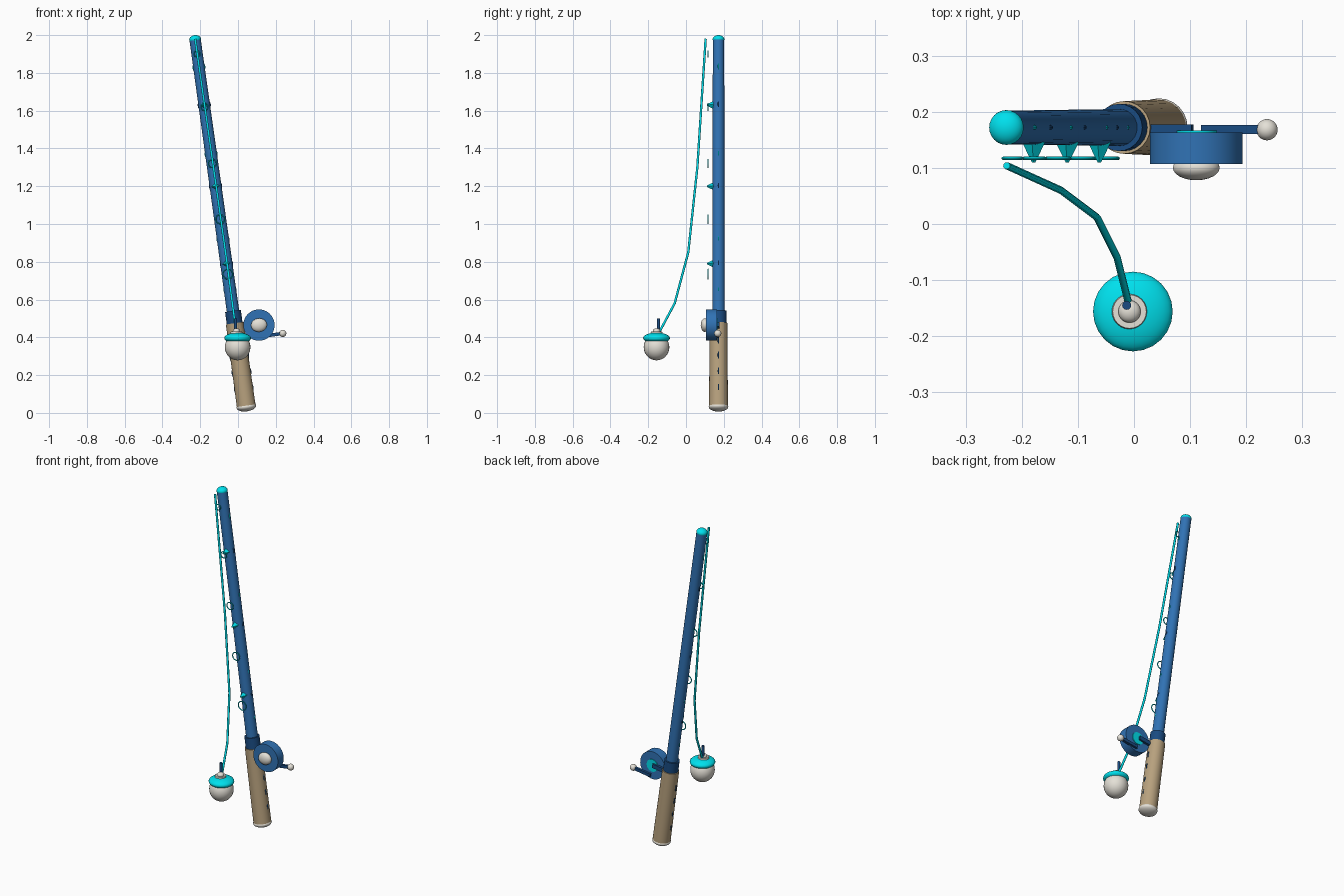
import bpy, math
from mathutils import Vector, Matrix

if "Cube" in bpy.data.objects:
    bpy.data.objects.remove(bpy.data.objects["Cube"])

Y0 = 0.172
SLOPE = -0.1395
TILT = math.atan(SLOPE)
LEAN = Matrix.Rotation(TILT, 4, 'Y')
FACE = Matrix.Rotation(math.pi / 2, 4, 'X')


def mat(name, r, g, b):
    m = bpy.data.materials.new(name)
    m.diffuse_color = (r, g, b, 1)
    m.use_nodes = True
    m.node_tree.nodes["Principled BSDF"].inputs["Base Color"].default_value = m.diffuse_color
    return m


BLUE = mat("blue", 0.03, 0.17, 0.46)
NAVY = mat("navy", 0.01, 0.07, 0.22)
CYAN = mat("cyan", 0.0, 0.75, 0.85)
TAN = mat("tan", 0.48, 0.36, 0.21)
WHITE = mat("off_white", 0.78, 0.75, 0.68)


def axis(z, y=0.0):
    """Point on the rod axis at height z, shifted along y."""
    return Vector((0.0485 + SLOPE * z, Y0 + y, z))


def finish(name, m, loc, rot=Matrix(), scale=(1, 1, 1), smooth=True):
    ob = bpy.context.object
    ob.name = name
    ob.matrix_world = Matrix.Translation(loc) @ rot @ Matrix.Diagonal((*scale, 1))
    ob.data.materials.append(m)
    if smooth:
        bpy.ops.object.shade_smooth_by_angle(angle=math.radians(40))
    return ob


def cone(name, m, loc, r1, r2, depth, rot=Matrix(), n=24):
    bpy.ops.mesh.primitive_cone_add(vertices=n, radius1=r1, radius2=r2, depth=depth)
    return finish(name, m, loc, rot, smooth=n > 8)


def ball(name, m, loc, scale, rot=Matrix()):
    bpy.ops.mesh.primitive_uv_sphere_add(segments=24, ring_count=14, radius=1)
    return finish(name, m, loc, rot, scale)


def ring(name, m, loc, major, minor, rot):
    bpy.ops.mesh.primitive_torus_add(major_segments=24, minor_segments=8,
                                     major_radius=major, minor_radius=minor)
    return finish(name, m, loc, rot)


def box(name, m, loc, size, rot=LEAN):
    bpy.ops.mesh.primitive_cube_add(size=1)
    return finish(name, m, loc, rot, size, smooth=False)


def rod_piece(name, m, z0, z1, r0, r1):
    length = (z1 - z0) / math.cos(TILT)
    return cone(name, m, axis((z0 + z1) / 2), r0, r1, length, LEAN)


# Leaning rod: grip, collar, shaft and end caps
rod_piece("grip", TAN, 0.03, 0.475, 0.05, 0.047)
rod_piece("collar", NAVY, 0.472, 0.54, 0.042, 0.042)
rod_piece("shaft", BLUE, 0.5, 1.98, 0.033, 0.03)
ball("butt_cap", WHITE, axis(0.032), (0.052, 0.052, 0.024), LEAN)
ball("tip_cap", CYAN, axis(1.978), (0.031, 0.031, 0.022), LEAN)

# Thin bands that barely break the surface at both sides
for z in (0.13, 0.215, 0.3, 0.38):
    ring("grip_band", NAVY, axis(z), 0.0485, 0.004, LEAN @ FACE)
for z in (0.79, 1.2, 1.63):
    ring("shaft_band", NAVY, axis(z), 0.031, 0.004, LEAN @ FACE)
for z in (0.65, 0.92, 1.37, 1.83):
    ring("shaft_trim", CYAN, axis(z), 0.0305, 0.004, LEAN @ FACE)

# Line guides in front of the shaft, shrinking toward the tip
for i, z in enumerate((0.735, 1.025, 1.32, 1.62, 1.9)):
    ring("line_guide", CYAN, axis(z, -0.055), 0.026 - 0.0023 * i, 0.003, LEAN @ FACE)

# Small pointed fins between the guides
for z in (0.79, 1.2, 1.63):
    cone("fin", CYAN, axis(z, -0.044), 0.021, 0.003, 0.036, LEAN @ FACE, n=4)

# Reel
reel = Vector((0.111, 0.135, 0.465))
cone("reel_drum", BLUE, reel, 0.083, 0.083, 0.056, LEAN @ FACE, n=28)
ball("reel_front_cap", WHITE, reel + Vector((0, -0.035, 0)), (0.042, 0.022, 0.036), LEAN)
cone("reel_back_disc", CYAN, reel + Vector((0, 0.029, 0)), 0.037, 0.037, 0.006, LEAN @ FACE)
box("reel_foot", NAVY, (0.052, 0.17, 0.462), (0.105, 0.014, 0.024))
box("crank_arm", NAVY, (0.175, 0.168, 0.412), (0.11, 0.016, 0.018))
ball("crank_knob", WHITE, (0.237, 0.168, 0.421), (0.019, 0.019, 0.019))

# Bobber
bob = Vector((-0.002, -0.156, 0))
ball("bobber_body", WHITE, bob + Vector((0, 0, 0.348)), (0.068, 0.068, 0.07))
ball("bobber_cap", CYAN, bob + Vector((0, 0, 0.396)), (0.071, 0.071, 0.029))
cone("bobber_collar", WHITE, bob + Vector((-0.006, 0, 0.424)), 0.032, 0.03, 0.012)
ball("bobber_top", WHITE, bob + Vector((-0.006, 0, 0.433)), (0.02, 0.02, 0.015))
cone("bobber_post", NAVY, (-0.013, -0.145, 0.465), 0.008, 0.008, 0.07, n=12)

# Hanging line as a bevelled polyline
path = [(-0.227, 0.104, 1.98), (-0.13, 0.06, 1.3), (-0.066, 0.012, 0.85),
        (-0.03, -0.06, 0.58), (-0.01, -0.14, 0.43)]
curve = bpy.data.curves.new("fishing_line", 'CURVE')
curve.dimensions = '3D'
curve.bevel_depth = 0.0065
curve.bevel_resolution = 2
curve.use_fill_caps = True
spline = curve.splines.new('POLY')
spline.points.add(len(path) - 1)
for p, co in zip(spline.points, path):
    p.co = (*co, 1)
curve.materials.append(CYAN)
bpy.context.collection.objects.link(bpy.data.objects.new("fishing_line", curve))
